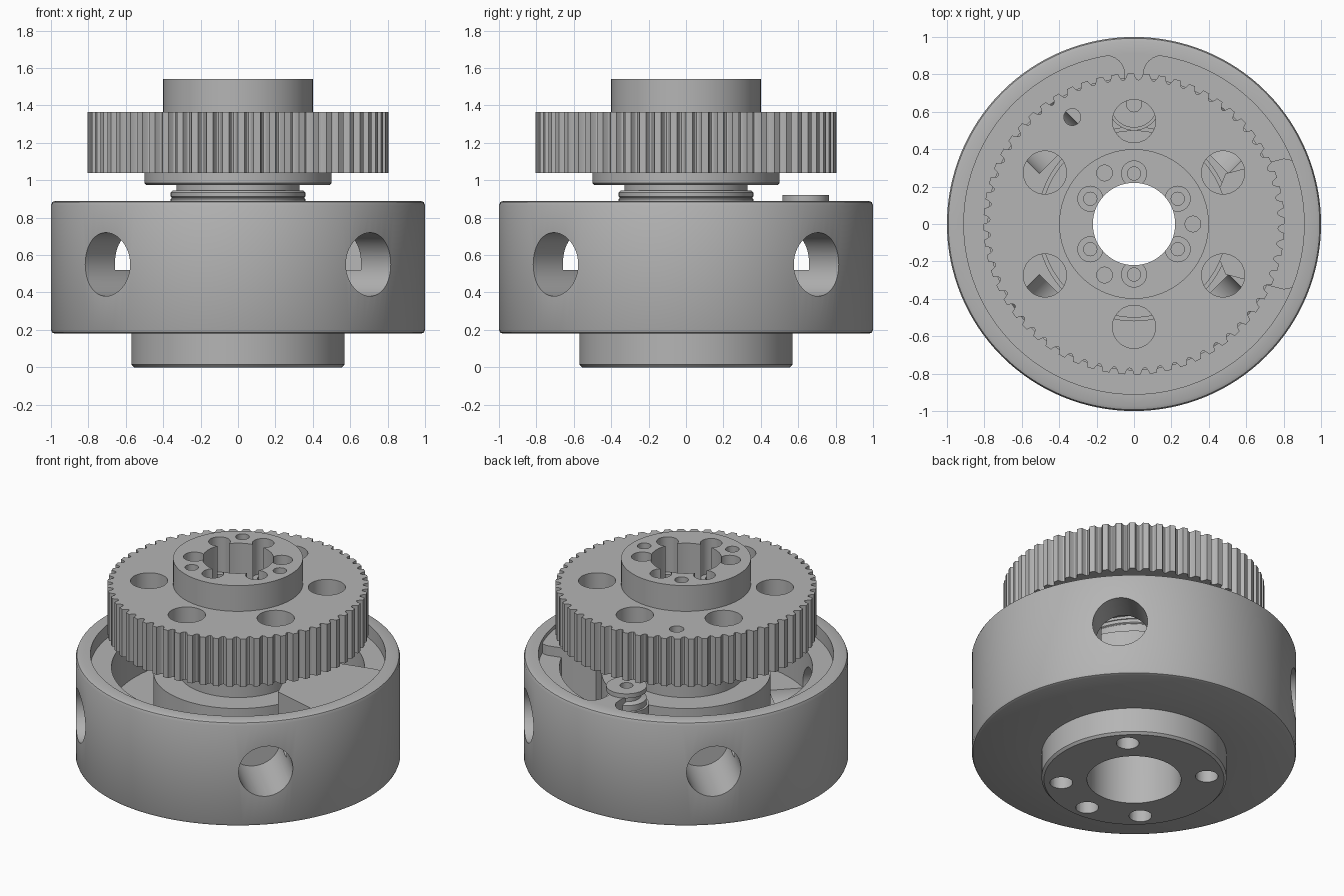
import bpy, bmesh
from math import sin, cos, pi, radians, sqrt

cube = bpy.data.objects.get("Cube")
if cube:
    bpy.data.objects.remove(cube)

GREY = 0.46
metal = bpy.data.materials.new("machined grey")
metal.use_nodes = True
metal.diffuse_color = (GREY, GREY, GREY, 1)
metal.node_tree.nodes["Principled BSDF"].inputs["Base Color"].default_value = (GREY, GREY, GREY, 1)


def add_object(name, bm):
    bmesh.ops.recalc_face_normals(bm, faces=bm.faces)
    mesh = bpy.data.meshes.new(name)
    bm.to_mesh(mesh)
    bm.free()
    mesh.materials.append(metal)
    obj = bpy.data.objects.new(name, mesh)
    bpy.context.collection.objects.link(obj)
    return obj


def lathe(name, profile, centre=(0, 0), seg=96):
    """Spin a closed (radius, z) outline about a vertical axis."""
    bm = bmesh.new()
    rings = []
    for r, z in profile:
        if r == 0:
            rings.append([bm.verts.new((*centre, z))] * seg)
        else:
            rings.append([bm.verts.new((centre[0] + r * cos(2 * pi * i / seg),
                                        centre[1] + r * sin(2 * pi * i / seg), z))
                          for i in range(seg)])
    for a, b in zip(rings, rings[1:] + rings[:1]):
        for i in range(seg):
            j = (i + 1) % seg
            corners = list(dict.fromkeys((a[i], a[j], b[j], b[i])))
            if len(corners) > 2:
                bm.faces.new(corners)
    return add_object(name, bm)


def cylinder(name, r, z0, z1, centre=(0, 0), seg=32):
    return lathe(name, [(0, z0), (r, z0), (r, z1), (0, z1)], centre, seg)


def prism(name, outline, z0, z1):
    bm = bmesh.new()
    low = [bm.verts.new((x, y, z0)) for x, y in outline]
    high = [bm.verts.new((x, y, z1)) for x, y in outline]
    bm.faces.new(low)
    bm.faces.new(high)
    for i in range(len(low)):
        j = (i + 1) % len(low)
        bm.faces.new((low[i], low[j], high[j], high[i]))
    return add_object(name, bm)


def polar(r, degrees):
    return r * cos(radians(degrees)), r * sin(radians(degrees))


def cut(obj, cutters):
    """Subtract each cutter, bake the result and discard the cutters."""
    for c in cutters:
        c.hide_render = True
        mod = obj.modifiers.new("cut", 'BOOLEAN')
        mod.operation = 'DIFFERENCE'
        mod.solver = 'EXACT'
        mod.object = c
    graph = bpy.context.evaluated_depsgraph_get()
    mesh = bpy.data.meshes.new_from_object(obj.evaluated_get(graph))
    obj.modifiers.clear()
    obj.data = mesh
    for c in cutters:
        bpy.data.objects.remove(c)


parts = []

# Housing: drum with a lower collar, rounded rims
housing = lathe("housing", [
    (0, 0), (0.555, 0), (0.57, 0.015), (0.57, 0.18), (0.98, 0.18), (0.994, 0.186),
    (1, 0.2), (1, 0.865), (0.993, 0.883), (0.975, 0.89), (0, 0.89)], seg=128)
cutters = [
    lathe("cavity_cutter", [(0, 0.76), (0.52, 0.76), (0.52, 0.52), (0.78, 0.52),
                            (0.78, 0.8), (0.91, 0.8), (0.91, 1), (0, 1)], seg=128),
    cylinder("bore_cutter", 0.29, -0.1, 0.9, seg=64)]
for angle in (45, 135, 225, 270, 315):
    cutters.append(cylinder("bolt_cutter", 0.07, -0.1, 0.3, polar(0.45, angle)))
for angle in (45, 135, 225, 315):
    # Radial side bore
    side = cylinder("side_cutter", 0.17, 0.55, 1.2, seg=48)
    side.rotation_euler = (0, pi / 2, radians(angle))
    side.location.z = 0.55
    cutters.append(side)
bpy.context.view_layer.update()
cut(housing, cutters)
parts.append(housing)

# Raised pad on one side of the cavity, with rounded outer corners
corner = [(0.80 + 0.1 * cos(t * pi / 12), 0.25 + 0.1 * sin(t * pi / 12)) for t in range(1, 7)]
half = [(0.915, 0.0), (0.91, 0.15)] + corner + [(0.49, 0.27), (0.44, 0.15), (0.42, 0)]
parts.append(prism("cavity_pad", half + [(x, -y) for x, y in half[-2:0:-1]], 0.5, 0.865))

# Rib flaring into the rim, carrying the small stop screw
flare = [(0.05 + 0.1 * (1 - cos(t * pi / 12)), 0.8 + 0.1 * sin(t * pi / 12)) for t in range(7)]
half = [(0.05, 0.72)] + flare + [(0.15, 0.94)]
parts.append(prism("cavity_rib", half + [(-x, y) for x, y in reversed(half)], 0.51, 0.887))
parts.append(cylinder("screw_boss", 0.14, 0.74, 0.8, (0, 0.64), 48))
parts.append(lathe("stop_screw", [
    (0.04, 0.78), (0.125, 0.78), (0.125, 0.84), (0.09, 0.85), (0.09, 0.885),
    (0.125, 0.89), (0.125, 0.92), (0.04, 0.92)], (0, 0.64), 48))

# Toothed pulley wheel
TEETH = 60
tooth = [(0, 0.805), (0.42, 0.805), (0.5, 0.787), (0.6, 0.774), (0.71, 0.77), (0.82, 0.774), (0.92, 0.787)]
outline = [polar(r, 360 / TEETH * (n + f)) for n in range(TEETH) for f, r in tooth]
pulley = prism("pulley", outline, 1.04, 1.365)
cutters = [cylinder("hub_cutter", 0.395, 0.9, 1.5, seg=96),
           cylinder("pin_cutter", 0.045, 0.9, 1.5, polar(0.66, 120))]
for angle in range(30, 390, 60):
    cutters.append(cylinder("window_cutter", 0.115, 0.9, 1.5, polar(0.55, angle), 48))
cut(pulley, cutters)
parts.append(pulley)

# Hub: stepped neck, flange and top boss
hub = lathe("hub", [
    (0.22, 0.7), (0.36, 0.7), (0.36, 0.9), (0.355, 0.905), (0.355, 0.908), (0.36, 0.913),
    (0.36, 0.935), (0.35, 0.945), (0.33, 0.945), (0.33, 0.975), (0.49, 0.975), (0.5, 0.985),
    (0.5, 1.045), (0.4, 1.045), (0.4, 1.54), (0.22, 1.54)])
cutters = []
for angle in range(30, 390, 60):
    # Counterbored screw seat opening into the bore
    cutters.append(lathe("seat_cutter", [(0, 0.9), (0.035, 0.9), (0.035, 1.3), (0.067, 1.3),
                                         (0.067, 1.6), (0, 1.6)], polar(0.27, angle), 32))
for angle in (0, 120, 240):
    cutters.append(cylinder("dowel_cutter", 0.042, 1.2, 1.6, polar(0.315, angle)))
cut(hub, cutters)
parts.append(hub)

# Smooth round walls, crisp edges
bpy.ops.object.select_all(action='DESELECT')
for part in parts:
    part.select_set(True)
bpy.context.view_layer.objects.active = housing
bpy.ops.object.shade_smooth_by_angle(angle=radians(25))
